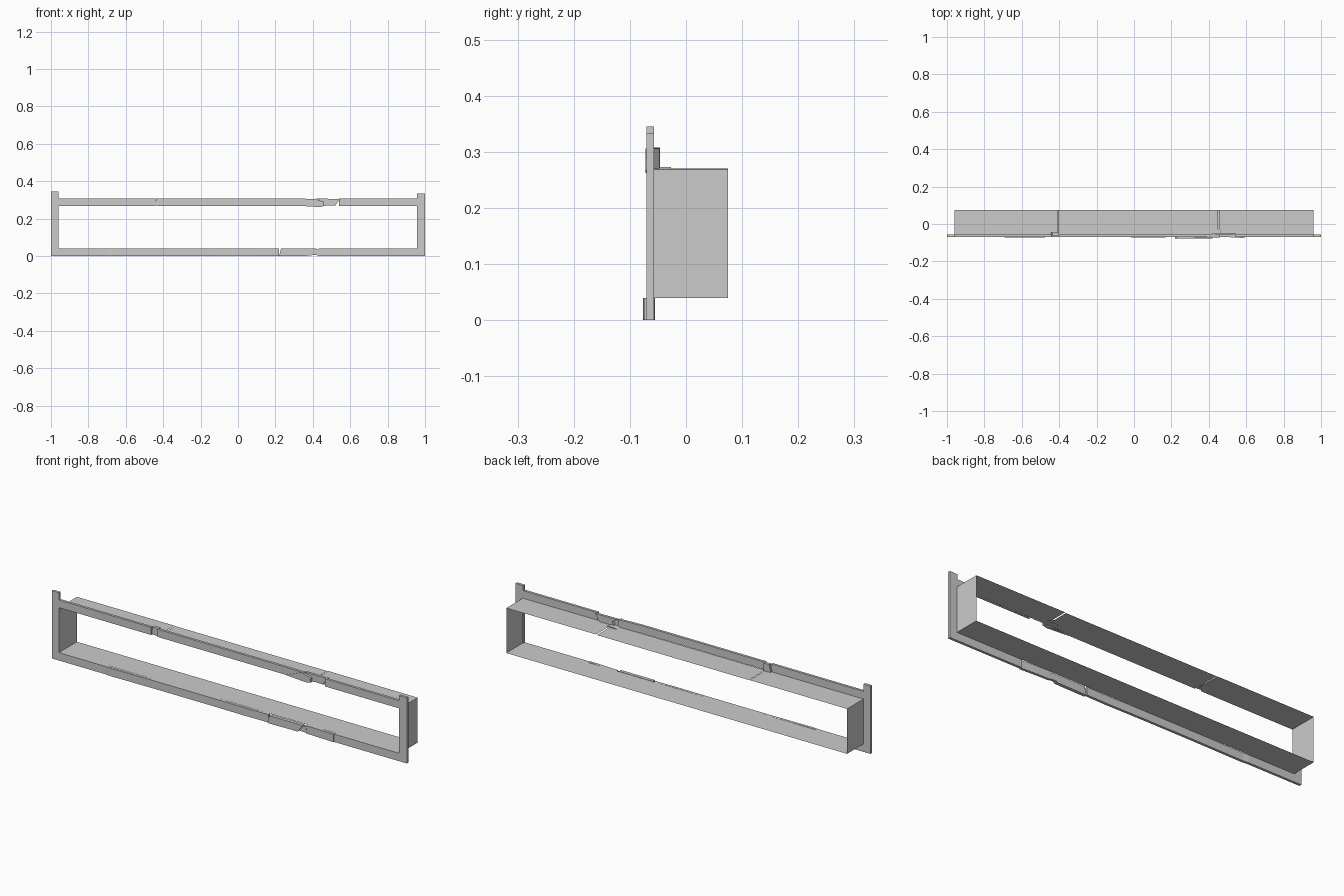
import bpy, bmesh

if "Cube" in bpy.data.objects:
    bpy.data.objects.remove(bpy.data.objects["Cube"])


def mesh_object(name, bm):
    me = bpy.data.meshes.new(name)
    bm.to_mesh(me)
    bm.free()
    ob = bpy.data.objects.new(name, me)
    bpy.context.collection.objects.link(ob)
    return ob


def loft(name, stations, profile, solid=True):
    """Sweep a (y, z) profile along x; each station is (x, dy, dz)."""
    bm = bmesh.new()
    rows = [[bm.verts.new((x, y + dy, z + dz)) for y, z in profile]
            for x, dy, dz in stations]
    n = len(profile)
    for a, b in zip(rows, rows[1:]):
        for i in range(n if solid else n - 1):
            j = (i + 1) % n
            bm.faces.new((a[i], b[i], b[j], a[j]))
    if solid:
        bm.faces.new(rows[0])
        bm.faces.new(rows[-1][::-1])
    bmesh.ops.recalc_face_normals(bm, faces=bm.faces)
    return mesh_object(name, bm)


def rect(y0, y1, z0, z1):
    return [(y0, z0), (y1, z0), (y1, z1), (y0, z1)]


def plate(name, outline, y0, y1):
    """Extrude an (x, z) outline along y."""
    bm = bmesh.new()
    f = bm.faces.new([bm.verts.new((x, y0, z)) for x, z in outline])
    new = bmesh.ops.extrude_face_region(bm, geom=[f])["geom"]
    for v in new:
        if isinstance(v, bmesh.types.BMVert):
            v.co.y = y1
    bmesh.ops.recalc_face_normals(bm, faces=bm.faces)
    return mesh_object(name, bm)


FRONT, BACK, DEEP = -0.070, -0.057, 0.075
LOW, HIGH = 0.04, 0.269

# End posts, the left one slightly taller
for name, x0, x1, top in (("left_post", -1, -0.96, 0.345),
                          ("right_post", 0.957, 1, 0.334)):
    loft(name, [(x0, 0, 0), (x1, 0, 0)], rect(FRONT, BACK, 0, top))

# Top rail in broken lengths
top = rect(FRONT, BACK, HIGH, 0.308)
loft("top_rail_left", [(-0.96, 0, 0), (-0.44, 0, 0)], top)
loft("top_rail_middle", [(-0.405, 0, 0), (0.3, 0, 0), (0.42, 0.003, -0.003)], top)
loft("top_rail_right", [(0.54, 0, 0), (0.957, 0, 0)], top)

# Displaced fragments of the top rail
plate("top_chip_left", [(-0.445, 0.27), (-0.405, 0.268), (-0.405, 0.308),
                        (-0.437, 0.308)], -0.062, -0.046)
plate("top_chip_centre", [(0.32, 0.269), (0.44, 0.262), (0.46, 0.268),
                          (0.46, 0.29), (0.41, 0.306)], -0.072, -0.06)
plate("top_chip_right", [(0.44, 0.272), (0.52, 0.27), (0.545, 0.306),
                         (0.42, 0.307), (0.45, 0.29)], -0.06, -0.047)

# Bottom rail with pushed-out broken lengths
bottom = rect(FRONT, BACK, 0, LOW)
loft("bottom_rail_left", [(-1, 0, 0), (-0.7, 0, 0), (-0.67, -0.003, 0),
                          (-0.4, 0, 0), (-0.1, 0, 0), (0.1, -0.002, 0),
                          (0.22, 0, 0)], bottom)
plate("bottom_chip_middle", [(0.22, 0), (0.39, 0.002), (0.42, 0.04),
                             (0.23, 0.04)], -0.077, -0.06)
loft("bottom_rail_broken", [(0.43, 0.002, 0), (0.5, 0, 0), (0.59, -0.005, 0)], bottom)
plate("bottom_chip_small", [(0.39, 0.006), (0.43, 0.004), (0.435, 0.036),
                            (0.41, 0.034)], -0.07, -0.058)
loft("bottom_rail_right", [(0.59, 0, 0), (1, 0, 0)], bottom)

# Thin tunnel walls behind the frame
sheet_top = [(BACK, HIGH), (DEEP, HIGH)]
loft("tunnel_roof_left", [(-0.96, 0, 0), (-0.41, 0, 0)], sheet_top, False)
loft("tunnel_roof_middle", [(-0.406, 0, -0.001), (0.45, 0, -0.001)], sheet_top, False)
loft("tunnel_roof_right", [(0.455, 0, 0.001), (0.96, 0, 0)], sheet_top, False)
loft("tunnel_floor", [(-0.96, 0, 0), (0.96, 0, 0)], [(BACK, LOW), (DEEP, LOW)], False)
for name, x in (("tunnel_left_wall", -0.96), ("tunnel_right_wall", 0.96)):
    bm = bmesh.new()
    bm.faces.new([bm.verts.new((x, y, z)) for y, z in rect(BACK, DEEP, LOW, HIGH)])
    mesh_object(name, bm)

# Small lip left standing at the roof crack
plate("roof_crack_lip", [(0.40, 0.267), (0.47, 0.267), (0.46, 0.273),
                         (0.42, 0.272)], BACK, -0.027)
